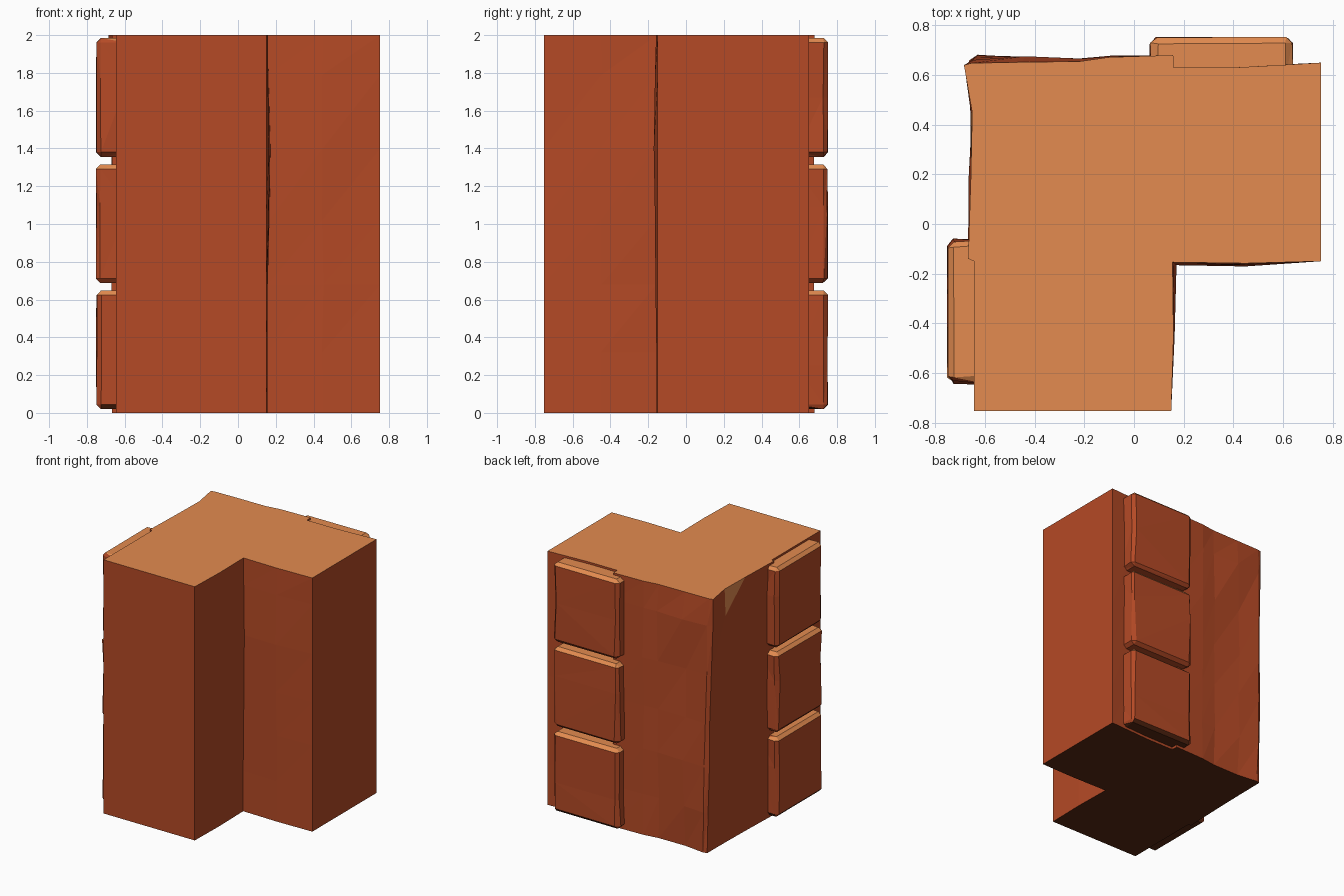
import bpy, bmesh, random
from mathutils import Vector

if "Cube" in bpy.data.objects:
    bpy.data.objects.remove(bpy.data.objects["Cube"])

random.seed(7)


def material(name, rgb):
    m = bpy.data.materials.new(name)
    m.diffuse_color = (*rgb, 1)
    m.use_nodes = True
    m.node_tree.nodes["Principled BSDF"].inputs["Base Color"].default_value = m.diffuse_color
    return m


BRICK = material("brick red", (0.460, 0.068, 0.019))
TOP = material("pale clay", (0.770, 0.260, 0.080))
BASE = material("dark underside", (0.100, 0.021, 0.006))
OUT = .753      # half width of the model


def finish(bm, name):
    # upward faces pale, undersides near the ground dark, everything else brick red
    bm.normal_update()
    for f in bm.faces:
        if f.normal.z > 0.5:
            f.material_index = 1
        elif f.normal.z < -0.5 and f.calc_center_median().z < .1:
            f.material_index = 2
    me = bpy.data.meshes.new(name)
    bm.to_mesh(me)
    bm.free()
    for m in (BRICK, TOP, BASE):
        me.materials.append(m)
    ob = bpy.data.objects.new(name, me)
    bpy.context.collection.objects.link(ob)


# Wall corner: L-shaped plan, rough on its long faces. Third value is roughness.
plan = [(-.645, -OUT, 0), (.15, -OUT, 0), (.156, -.45, .006), (.15, -.15, 0),
        (.45, -.156, .006), (OUT, -.15, 0), (OUT, .65, 0), (.62, .642, .002),
        (.4, .63, .004), (.16, .63, 0), (.158, .68, .004), (-.1, .672, .006),
        (-.22, .655, .01), (-.45, .652, .012), (-.655, .648, .006), (-.685, .64, .004),
        (-.652, .45, .008), (-.657, .2, .01), (-.668, -.14, .004), (-.645, -.15, 0)]
INNER, CORNER, CHIP = 3, 15, 16
levels = [0, .32, .68, 1.02, 1.4, 1.79, 2]

bm = bmesh.new()
rings = []
for z in levels:
    t = z / 2
    ring = []
    for i, (x, y, rough) in enumerate(plan):
        if 0 < z < 2:
            x += random.uniform(-rough, rough)
            y += random.uniform(-rough, rough)
        bulge = max(0, 1 - abs(z - 1.3) / 0.9)
        if abs(i - INNER) < 2:               # inner corner swells mid-height
            amount = bulge if i == INNER else bulge * .6
            x += .024 * amount * (i < 4)
            y -= .018 * amount * (i > 2)
        if i in (CORNER - 1, CORNER):        # outer corner leans
            x += .035 * (1 - t)
            y += .025 * (1 - t)
        if 11 < i < 15 and 0 < z < 2:        # back face swells slightly
            y += .012
        ring.append(bm.verts.new((x, y, z)))
    rings.append(ring)
n = len(plan)
for lo, hi in zip(rings, rings[1:]):
    for i in range(n):
        j = (i + 1) % n
        bm.faces.new((lo[i], lo[j], hi[j]))
        f = bm.faces.new((lo[i], hi[j], hi[i]))
        if i == CHIP and hi is rings[-1]:    # pale chip under the top edge
            f.material_index = 1
bm.faces.new(rings[-1])
bm.faces.new(rings[0][::-1])
finish(bm, "wall_corner")


def brick(name, z0, left):
    # chamfered block on the back face; mirrored over the diagonal for the left face
    x0, x1, y0, y1, z1 = .068, .638, .58, OUT, z0 + .628
    bm = bmesh.new()
    bmesh.ops.create_cube(bm, size=1)
    for v in bm.verts:
        v.co = Vector(((x0 + x1) / 2 + v.co.x * (x1 - x0),
                       (y0 + y1) / 2 + v.co.y * (y1 - y0),
                       (z0 + z1) / 2 + v.co.z * (z1 - z0)))
    edges = [e for e in bm.edges if max(v.co.y for v in e.verts) > .7]
    bmesh.ops.bevel(bm, geom=edges, offset=.024, segments=1, affect='EDGES')
    # one cut halfway up lets the block wander a little
    bmesh.ops.bisect_plane(bm, geom=bm.verts[:] + bm.edges[:] + bm.faces[:],
                           plane_co=(0, 0, (z0 + z1) / 2 + random.uniform(-.1, .1)),
                           plane_no=(0, 0, 1))
    for v in bm.verts:
        v.co.x += random.uniform(-.009, .009)
        if v.co.y > .6:
            v.co.y -= random.uniform(0, .007)
    reach = max(v.co.y for v in bm.verts) - OUT
    for v in bm.verts:
        v.co.y -= reach
        if left:
            v.co.x, v.co.y = -v.co.y, -v.co.x
    bmesh.ops.triangulate(bm, faces=bm.faces[:])
    bmesh.ops.recalc_face_normals(bm, faces=bm.faces[:])
    finish(bm, name)


# Three raised corner bricks on each outer face
for k in range(3):
    z = .02 + k * .668
    brick(f"back_brick_{k + 1}", z, False)
    brick(f"left_brick_{k + 1}", z, True)
